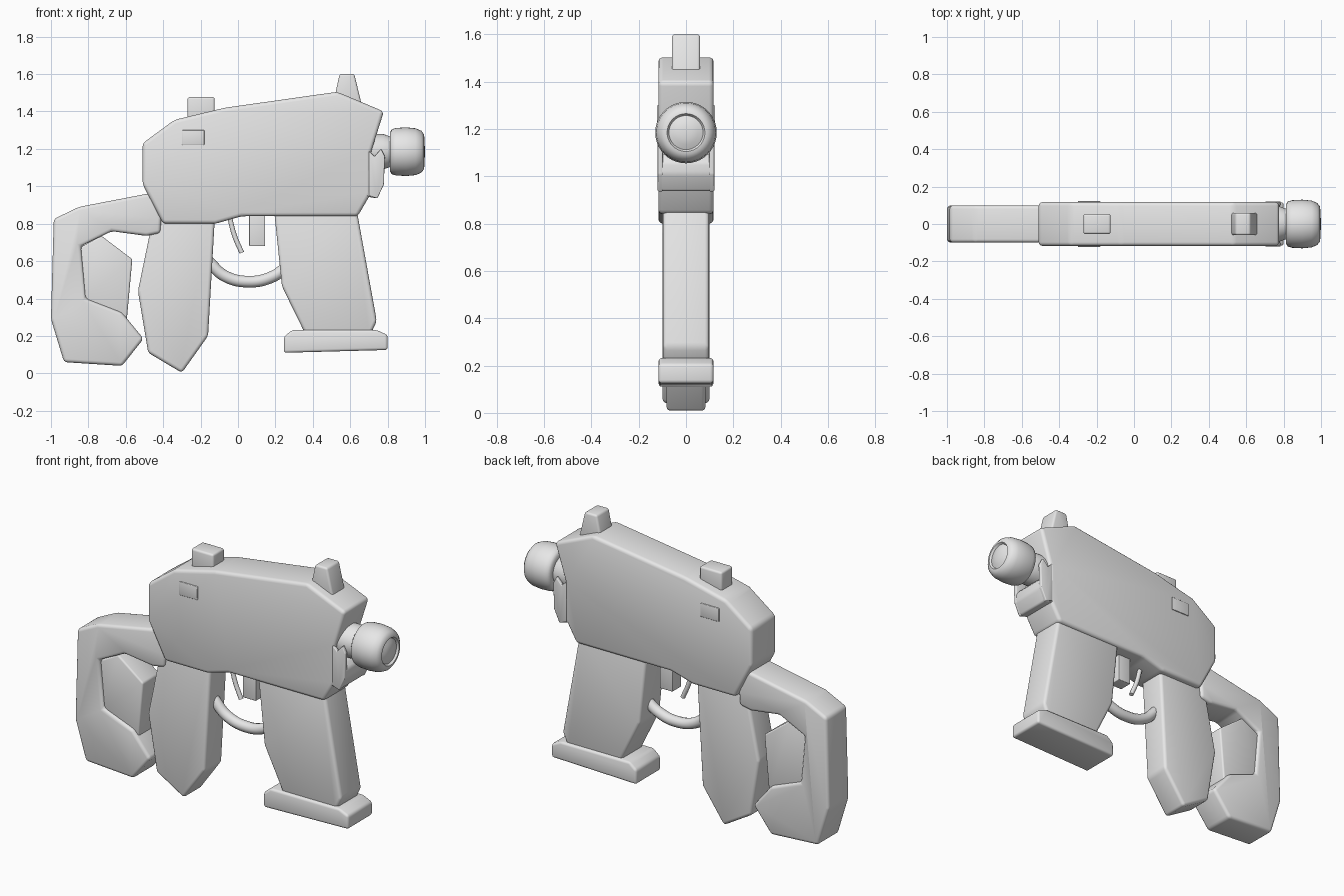
import bpy, bmesh, math

cube = bpy.data.objects.get("Cube")
if cube:
    bpy.data.objects.remove(cube, do_unlink=True)

grey = bpy.data.materials.new("plain grey")
grey.use_nodes = True
grey.diffuse_color = (0.8, 0.8, 0.8, 1)
grey.node_tree.nodes["Principled BSDF"].inputs["Base Color"].default_value = (0.8, 0.8, 0.8, 1)


def finish(ob, angle=35):
    ob.data.materials.append(grey)
    bpy.ops.object.select_all(action='DESELECT')
    ob.select_set(True)
    bpy.context.view_layer.objects.active = ob
    bpy.ops.object.shade_smooth_by_angle(angle=math.radians(angle))


def slab(name, outline, half, bevel=0.018, y=0.0):
    """Extrude an x-z outline to both sides of y and round its edges."""
    bm = bmesh.new()
    face = bm.faces.new([bm.verts.new((x, y - half, z)) for x, z in outline])
    new = bmesh.ops.extrude_face_region(bm, geom=[face])["geom"]
    moved = [v for v in new if isinstance(v, bmesh.types.BMVert)]
    bmesh.ops.translate(bm, verts=moved, vec=(0, 2 * half, 0))
    bmesh.ops.recalc_face_normals(bm, faces=bm.faces)
    bmesh.ops.bevel(bm, geom=bm.edges[:], offset=bevel, segments=3, profile=0.5,
                    affect='EDGES', clamp_overlap=True)
    mesh = bpy.data.meshes.new(name)
    bm.to_mesh(mesh)
    bm.free()
    ob = bpy.data.objects.new(name, mesh)
    bpy.context.collection.objects.link(ob)
    finish(ob)
    return ob


def box(name, x0, x1, z0, z1, half, bevel=0.01, y=0.0):
    return slab(name, [(x0, z0), (x1, z0), (x1, z1), (x0, z1)], half, bevel, y)


def lathe(name, profile, z, steps=40):
    """Spin (x, radius) points around the x axis at height z."""
    bm = bmesh.new()
    verts = [bm.verts.new((x, 0, z + r)) for x, r in profile]
    edges = [bm.edges.new(pair) for pair in zip(verts, verts[1:])]
    bmesh.ops.spin(bm, geom=verts + edges, cent=(0, 0, z), axis=(1, 0, 0),
                   angle=math.tau, steps=steps)
    bmesh.ops.remove_doubles(bm, verts=bm.verts, dist=0.0005)
    bmesh.ops.recalc_face_normals(bm, faces=bm.faces)
    mesh = bpy.data.meshes.new(name)
    bm.to_mesh(mesh)
    bm.free()
    ob = bpy.data.objects.new(name, mesh)
    bpy.context.collection.objects.link(ob)
    finish(ob, 50)


def rod(name, points, radius):
    """Round rod along a smooth x-z path."""
    curve = bpy.data.curves.new(name, 'CURVE')
    curve.dimensions = '3D'
    curve.bevel_depth = radius
    curve.bevel_resolution = 4
    curve.use_fill_caps = True
    spline = curve.splines.new('BEZIER')
    spline.bezier_points.add(len(points) - 1)
    for bp, (x, z) in zip(spline.bezier_points, points):
        bp.co = (x, 0, z)
        bp.handle_left_type = bp.handle_right_type = 'AUTO'
    ob = bpy.data.objects.new(name, curve)
    bpy.context.collection.objects.link(ob)
    bpy.ops.object.select_all(action='DESELECT')
    ob.select_set(True)
    bpy.context.view_layer.objects.active = ob
    bpy.ops.object.convert(target='MESH')
    finish(bpy.context.object)


# Main housing
slab("body", [(-.51, 1.23), (-.51, 1.01), (-.40, .80), (-.12, .80), (.02, .84),
              (.64, .84), (.71, .96), (.71, 1.18), (.78, 1.40), (.53, 1.505),
              (-.07, 1.42), (-.34, 1.355)], .117, .02)

# Rear stock loop and its thinner inner panel
slab("stock", [(-.985, .825), (-.85, .89), (-.46, .965), (-.41, .83), (-.415, .75),
               (-.49, .735), (-.675, .76), (-.84, .68), (-.815, .40), (-.62, .325),
               (-.505, .185), (-.62, .04), (-.93, .06), (-1.0, .29)], .099)
slab("stock_panel", [(-.87, .66), (-.73, .735), (-.565, .61), (-.595, .28),
                     (-.85, .37)], .08, .01)

# Handle, forward block and its foot
slab("grip", [(-.44, .90), (-.535, .44), (-.48, .11), (-.30, .003), (-.16, .20),
              (-.12, .90)], .083)
slab("front_block", [(.19, .90), (.235, .465), (.36, .21), (.71, .21), (.742, .28),
                     (.63, .90)], .098)
slab("front_block_foot", [(.245, .11), (.80, .125), (.80, .205), (.74, .232),
                          (.29, .232), (.245, .195)], .116, .014)

# Lever, its stop and the guard below
rod("lever", [(-.05, .86), (-.02, .74), (.02, .645)], .013)
box("lever_stop", .06, .145, .68, .88, .04, .004)
rod("lever_guard", [(-.16, .60), (-.07, .52), (.06, .49), (.18, .515), (.27, .575)], .031)

# Sights on top
box("rear_sight", -.27, -.125, 1.33, 1.477, .054, .012)
slab("front_sight", [(.50, 1.40), (.67, 1.40), (.622, 1.60), (.543, 1.60)], .06, .012)

# Side buttons and nose cheeks on both sides
for label, side in (("right", -1), ("left", 1)):
    box(label + "_button", -.30, -.18, 1.22, 1.30, .008, .004, side * .115)
    slab(label + "_nose_cheek", [(.70, .95), (.745, .935), (.78, 1.01), (.785, 1.16),
                                 (.765, 1.20), (.73, 1.16), (.70, 1.19)],
         .011, .005, side * .109)

# Nose block under the nozzle
slab("nose_block", [(.66, .95), (.745, .935), (.78, 1.01), (.78, 1.06), (.75, 1.095),
                    (.66, 1.095)], .115, .012)

# Round nozzle with a domed tip
lathe("nozzle", [(.68, 0), (.68, .095), (.775, .095), (.812, .082), (.812, .105),
                 (.822, .12), (.845, .127), (.90, .13), (.95, .125), (.98, .112),
                 (.994, .094), (.996, .08), (.985, .072), (.994, .05), (1.0, .025),
                 (1.0, 0)], 1.185)
